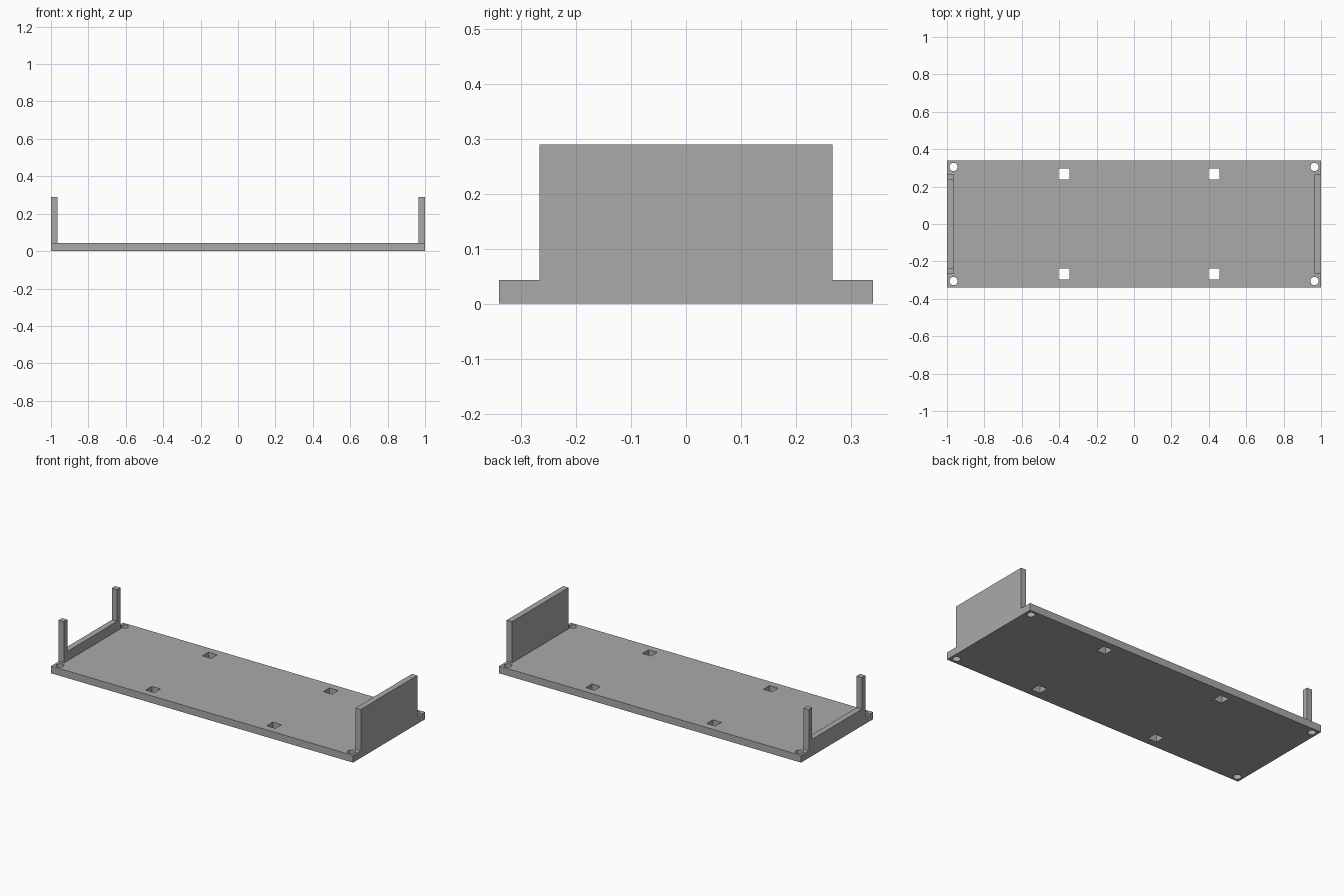
import bpy
import bmesh
from mathutils import Matrix, Vector

cube = bpy.data.objects.get("Cube")
if cube:
    bpy.data.objects.remove(cube)

grey = bpy.data.materials.new("plain grey")
grey.use_nodes = True
grey.diffuse_color = (0.4, 0.4, 0.4, 1)
grey.node_tree.nodes["Principled BSDF"].inputs["Base Color"].default_value = (0.4, 0.4, 0.4, 1)

LENGTH, DEPTH, BASE, TOP = 1.0, 0.34, 0.043, 0.29
WALL, HALF, POST = 0.035, 0.267, 0.032


def finish(name, bm):
    mesh = bpy.data.meshes.new(name)
    bm.to_mesh(mesh)
    bm.free()
    mesh.materials.append(grey)
    obj = bpy.data.objects.new(name, mesh)
    bpy.context.collection.objects.link(obj)
    return obj


def add_box(bm, low, high):
    low, high = Vector(low), Vector(high)
    matrix = Matrix.Translation((low + high) / 2) @ Matrix.Diagonal((*(high - low), 1))
    bmesh.ops.create_cube(bm, size=1, matrix=matrix)


def end_panel(name, x, outline):
    """Extrude a (y, z) outline through the wall thickness."""
    bm = bmesh.new()
    face = bm.faces.new([bm.verts.new((x, y, z)) for y, z in outline])
    out = bmesh.ops.extrude_face_region(bm, geom=[face])
    verts = [v for v in out["geom"] if isinstance(v, bmesh.types.BMVert)]
    bmesh.ops.translate(bm, verts=verts, vec=(WALL, 0, 0))
    bmesh.ops.recalc_face_normals(bm, faces=bm.faces)
    return finish(name, bm)


# Base plate
bm = bmesh.new()
add_box(bm, (-LENGTH, -DEPTH, 0), (LENGTH, DEPTH, BASE))
plate = finish("base_plate", bm)

# Cutters: square slots and round corner screw holes
bm = bmesh.new()
for side in (-1, 1):
    for x in (-0.374, 0.427):
        y = side * 0.268
        add_box(bm, (x - 0.029, y - 0.029, -0.1), (x + 0.029, y + 0.029, 0.2))
    for x in (-0.965, 0.965):
        bmesh.ops.create_cone(bm, cap_ends=True, segments=32, radius1=0.022, radius2=0.022,
                              depth=0.4, matrix=Matrix.Translation((x, side * 0.305, 0)))
cutter = finish("hole_cutter", bm)
cut = plate.modifiers.new("holes", "BOOLEAN")
cut.object = cutter
cut.operation = "DIFFERENCE"
cut.solver = "EXACT"

# Apply the cut and discard the helper
evaluated = plate.evaluated_get(bpy.context.evaluated_depsgraph_get())
plate.data = bpy.data.meshes.new_from_object(evaluated)
plate.modifiers.clear()
bpy.data.objects.remove(cutter)

# Solid wall on the left end
end_panel("left_wall", LENGTH - WALL,
          [(-HALF, BASE), (HALF, BASE), (HALF, TOP), (-HALF, TOP)])

# Open frame on the right end: two posts joined by a low lip
LIP, INNER = 0.1, HALF - POST
half = [(HALF, BASE), (HALF, TOP), (INNER, TOP), (INNER, LIP)]
end_panel("right_frame", -LENGTH, half + [(-y, z) for y, z in reversed(half)])
